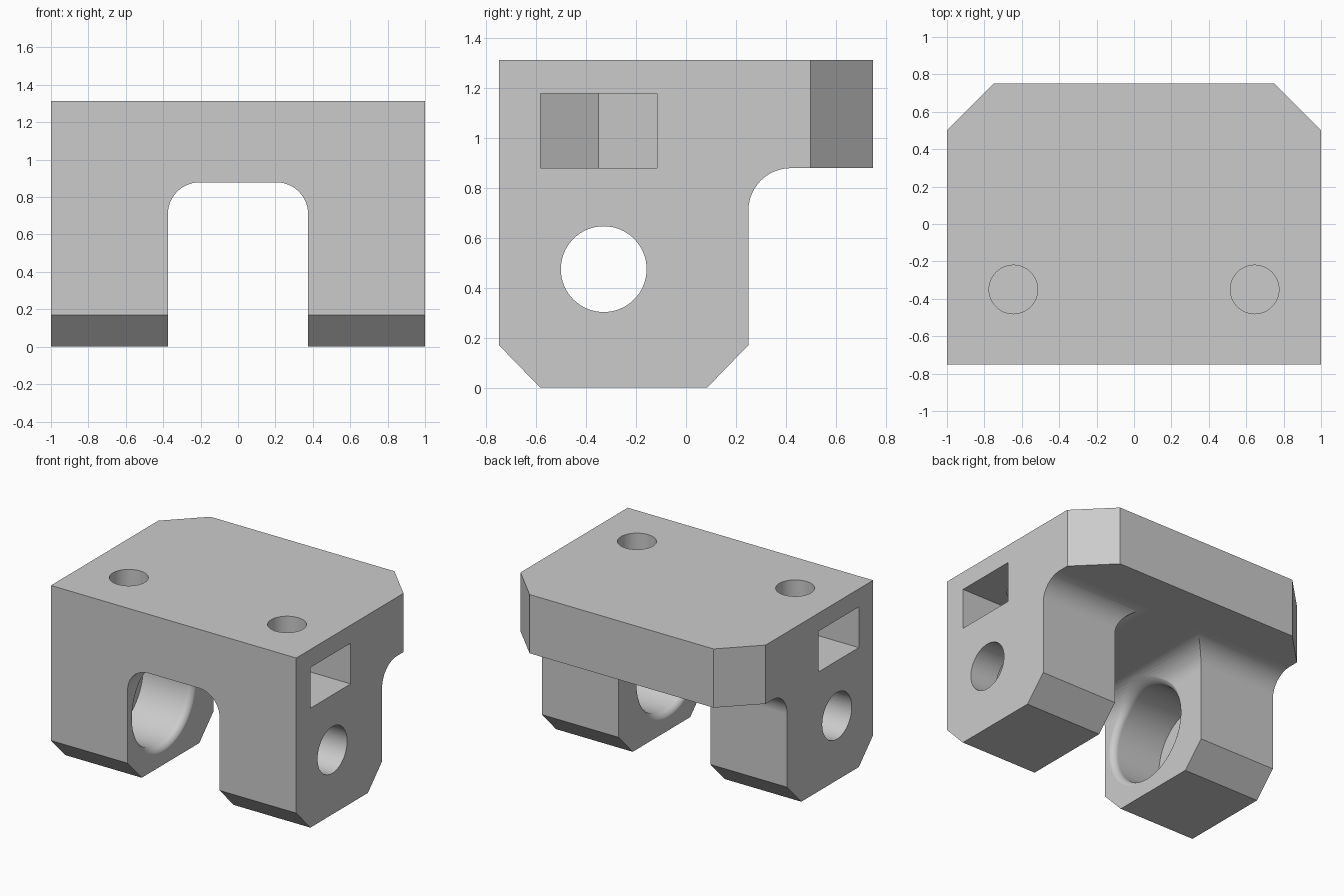
import bpy
import bmesh
from math import sin, cos, pi, sqrt, radians
from mathutils import Vector

if "Cube" in bpy.data.objects:
    bpy.data.objects.remove(bpy.data.objects["Cube"], do_unlink=True)

SLOT_HALF, SLOT_TOP, FILLET = 0.375, 0.88, 0.17
BORE_Y, BORE_Z = -0.33, 0.475
SCREW_X, SCREW_Y = 0.645, -0.35

grey = bpy.data.materials.new("light grey")
grey.use_nodes = True
grey.diffuse_color = (0.6, 0.6, 0.6, 1)
grey.node_tree.nodes["Principled BSDF"].inputs["Base Color"].default_value = (0.6, 0.6, 0.6, 1)


def finish(name, bm):
    bmesh.ops.recalc_face_normals(bm, faces=bm.faces)
    mesh = bpy.data.meshes.new(name)
    bm.to_mesh(mesh)
    bm.free()
    ob = bpy.data.objects.new(name, mesh)
    bpy.context.collection.objects.link(ob)
    return ob


def prism(name, outline, axis, lo, hi):
    """Extrude a 2D outline along an axis; the outline uses the other two axes in order."""
    bm = bmesh.new()
    verts = []
    for u, v in outline:
        co = [u, v]
        co.insert("xyz".index(axis), lo)
        verts.append(bm.verts.new(co))
    face = bm.faces.new(verts)
    out = bmesh.ops.extrude_face_region(bm, geom=[face])
    step = Vector([(hi - lo) * (a == axis) for a in "xyz"])
    moved = [g for g in out["geom"] if isinstance(g, bmesh.types.BMVert)]
    bmesh.ops.translate(bm, verts=moved, vec=step)
    return finish(name, bm)


def arc(cu, cv, r, start, end, n=12):
    return [(cu + r * cos(radians(start + (end - start) * i / n)),
             cv + r * sin(radians(start + (end - start) * i / n))) for i in range(n + 1)]


def circle(cu, cv, r, n=64):
    return arc(cu, cv, r, 0, 360, n)[:-1]


def combine(body, cutter, operation="DIFFERENCE"):
    cutter.hide_render = True
    mod = body.modifiers.new(cutter.name, "BOOLEAN")
    mod.operation, mod.solver, mod.object = operation, "EXACT", cutter
    bpy.context.view_layer.objects.active = body
    bpy.ops.object.modifier_apply(modifier=mod.name)
    bpy.data.objects.remove(cutter, do_unlink=True)


def slot_wall(z):
    """Half width of the slot at a height."""
    rise = max(0, z - (SLOT_TOP - FILLET))
    return SLOT_HALF - FILLET + sqrt(max(0, FILLET ** 2 - rise ** 2))


def bore(name, side, radius=0.34, lip=0.05, floor=0.78, n=64, steps=8):
    """Blind bore with a rounded mouth that follows the slot wall."""
    bm = bmesh.new()
    rings = []
    for k in range(-1, steps + 1):
        a = max(k, 0) / steps * pi / 2
        r = radius + lip * (1 - cos(a))
        ring = []
        for i in range(n):
            t = 2 * pi * i / n
            z = BORE_Z + r * sin(t)
            x = floor if k < 0 else slot_wall(z) + lip * (1 - sin(a)) - 0.002
            ring.append(bm.verts.new((side * x, BORE_Y + r * cos(t), z)))
        rings.append(ring)
    tip = bm.verts.new((side * 0.05, BORE_Y, BORE_Z))
    bm.faces.new(rings[0])
    for i in range(n):
        j = (i + 1) % n
        for a, b in zip(rings, rings[1:]):
            bm.faces.new((a[i], a[j], b[j], b[i]))
        bm.faces.new((rings[-1][i], rings[-1][j], tip))
    return finish(name, bm)


# Block with chamfered feet and a filleted rear overhang
side_profile = [(-0.585, 0), (0.085, 0), (0.25, 0.17)]
side_profile += arc(0.25 + FILLET, SLOT_TOP - FILLET, FILLET, 180, 90)
side_profile += [(0.75, SLOT_TOP), (0.75, 1.313), (-0.75, 1.313), (-0.75, 0.17)]
body = prism("mounting_block", side_profile, "x", -1, 1)
body.data.materials.append(grey)

# Cut-off rear corners
plan = [(-1.2, -1), (1.2, -1), (1.2, 0.3), (0.65, 0.85), (-0.65, 0.85), (-1.2, 0.3)]
combine(body, prism("corner_trim", plan, "z", -1, 2), "INTERSECT")

# Round-cornered slot between the legs
slot_r = SLOT_HALF - FILLET
slot = [(-SLOT_HALF, -1), (SLOT_HALF, -1)]
slot += arc(slot_r, SLOT_TOP - FILLET - 0.001, FILLET, 0, 90)
slot += arc(-slot_r, SLOT_TOP - FILLET - 0.001, FILLET, 90, 180)
combine(body, prism("slot", slot, "y", -1, 1))

for side in (-1, 1):
    # Wide inner bore and narrow axle hole
    combine(body, bore("bore", side))
    combine(body, prism("axle_hole", circle(BORE_Y, BORE_Z, 0.172), "x", side * 0.7, side * 1.2))
    # Nut pocket, pointed at its inner end
    half = 0.234
    corner = half / sqrt(3)
    pocket = [(side * x, SCREW_Y + y) for x, y in (
        (SCREW_X - 2 * corner, 0), (SCREW_X - corner, half), (1.2, half),
        (1.2, -half), (SCREW_X - corner, -half))]
    combine(body, prism("nut_pocket", pocket, "z", 0.88, 1.18))
    # Screw hole down into the pocket
    combine(body, prism("screw_hole", circle(side * SCREW_X, SCREW_Y, 0.13, 48), "z", 1.05, 1.5))

bpy.ops.object.select_all(action="DESELECT")
body.select_set(True)
bpy.context.view_layer.objects.active = body
bpy.ops.object.shade_smooth_by_angle(angle=radians(30))
body.modifiers.new("clean_shading", "WEIGHTED_NORMAL").keep_sharp = True
